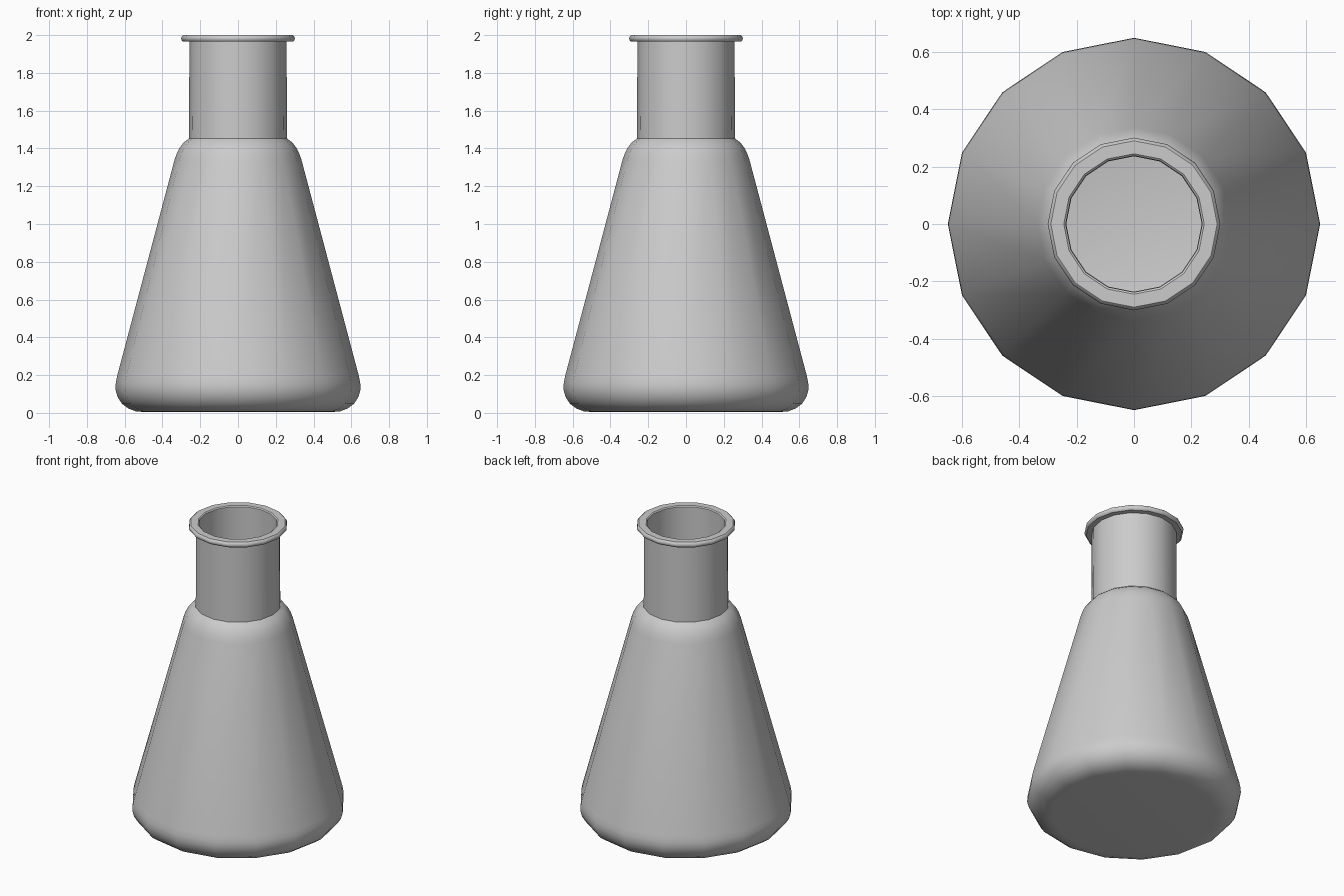
import bpy, bmesh, math

if "Cube" in bpy.data.objects:
    bpy.data.objects.remove(bpy.data.objects["Cube"])

SIDES = 16


def lathe(name, profile):
    """Revolve an (r, z) profile; points with r = 0 become poles."""
    bm = bmesh.new()
    rings = []
    for r, z in profile:
        if r == 0:
            rings.append([bm.verts.new((0, 0, z))] * SIDES)
        else:
            rings.append([bm.verts.new((r * math.cos(2 * math.pi * i / SIDES),
                                        r * math.sin(2 * math.pi * i / SIDES), z))
                          for i in range(SIDES)])
    for a, b in zip(rings, rings[1:]):
        for i in range(SIDES):
            j = (i + 1) % SIDES
            corners = list(dict.fromkeys((a[i], a[j], b[j], b[i])))
            bm.faces.new(corners)
    bmesh.ops.recalc_face_normals(bm, faces=bm.faces)
    mesh = bpy.data.meshes.new(name)
    bm.to_mesh(mesh)
    bm.free()
    obj = bpy.data.objects.new(name, mesh)
    bpy.context.collection.objects.link(obj)
    bpy.ops.object.select_all(action='DESELECT')
    obj.select_set(True)
    bpy.context.view_layer.objects.active = obj
    bpy.ops.object.shade_smooth_by_angle(angle=math.radians(35))
    return obj


# outer wall: flat base, rounded heel, cone, rounded shoulder, neck
outer = [(0, 0.005), (0.5, 0.005), (0.54, 0.008), (0.58, 0.023), (0.614, 0.048),
         (0.638, 0.085), (0.649, 0.125), (0.647, 0.16), (0.64, 0.195),
         (0.336, 1.34), (0.324, 1.374), (0.308, 1.405), (0.287, 1.432),
         (0.26, 1.452), (0.257, 1.965)]

# rolled lip
lip = [(0.29, 1.965), (0.298, 1.972), (0.301, 1.982), (0.298, 1.993),
       (0.29, 2.0), (0.245, 2.0), (0.238, 1.994)]

# inner wall down to the inside floor
inner = [(0.236, 1.44), (0.268, 1.422), (0.29, 1.39), (0.316, 1.335),
         (0.62, 0.19), (0.628, 0.13), (0.6, 0.065), (0.53, 0.028), (0, 0.025)]

lathe("flask", outer + lip + inner)
